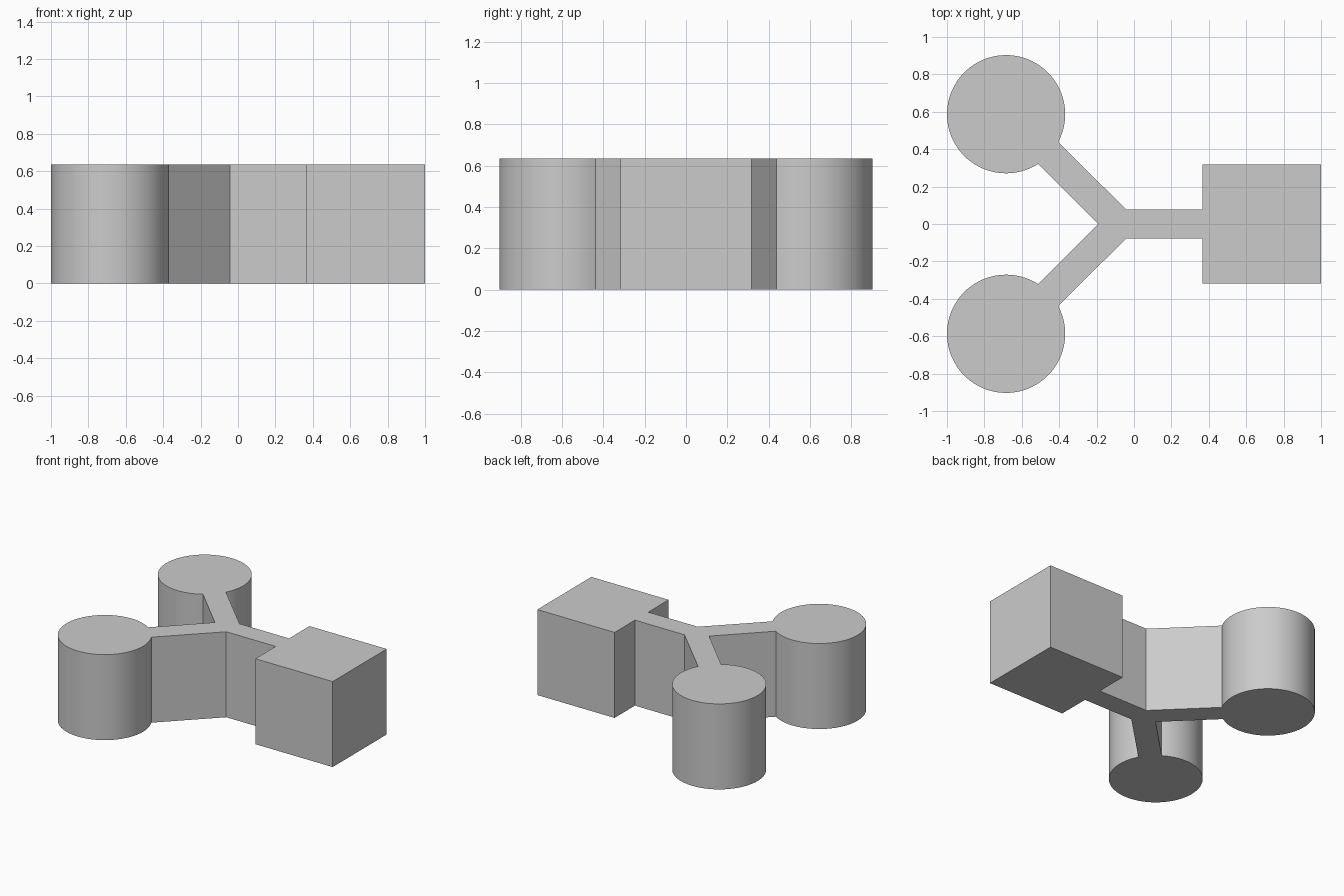
import bpy
import bmesh
from math import cos, sin, radians

cube = bpy.data.objects.get("Cube")
if cube:
    bpy.data.objects.remove(cube)

HEIGHT = 0.635
RADIUS = 0.316
CENTRE = (-0.684, 0.587)
SEGMENTS = 72

grey = bpy.data.materials.new("Plain grey")
grey.use_nodes = True
colour = (0.6, 0.6, 0.6, 1)
grey.diffuse_color = colour
grey.node_tree.nodes["Principled BSDF"].inputs["Base Color"].default_value = colour

# Back half of the outline: square block, straight arm, slanted arm, round lobe
half = [(1.0, 0.317), (0.365, 0.317), (0.365, 0.078), (-0.042, 0.078)]
start, end = -28.2, 302.8
for i in range(SEGMENTS + 1):
    a = radians(start + (end - start) * i / SEGMENTS)
    half.append((CENTRE[0] + RADIUS * cos(a), CENTRE[1] + RADIUS * sin(a)))

# Notch between the slanted arms, then the mirrored front half
outline = half + [(-0.19, 0)] + [(x, -y) for x, y in reversed(half)]

# Extrude the outline into a solid
bm = bmesh.new()
base = bm.faces.new([bm.verts.new((x, y, 0)) for x, y in outline])
top = bmesh.ops.extrude_face_region(bm, geom=[base], use_keep_orig=True)
top_verts = [g for g in top["geom"] if isinstance(g, bmesh.types.BMVert)]
bmesh.ops.translate(bm, verts=top_verts, vec=(0, 0, HEIGHT))
bmesh.ops.recalc_face_normals(bm, faces=bm.faces[:])

mesh = bpy.data.meshes.new("three_armed_block")
bm.to_mesh(mesh)
bm.free()
mesh.materials.append(grey)
block = bpy.data.objects.new("three_armed_block", mesh)
bpy.context.collection.objects.link(block)

# Smooth lobes, crisp corners
bpy.ops.object.select_all(action="DESELECT")
block.select_set(True)
bpy.context.view_layer.objects.active = block
bpy.ops.object.shade_smooth_by_angle(angle=radians(25))
